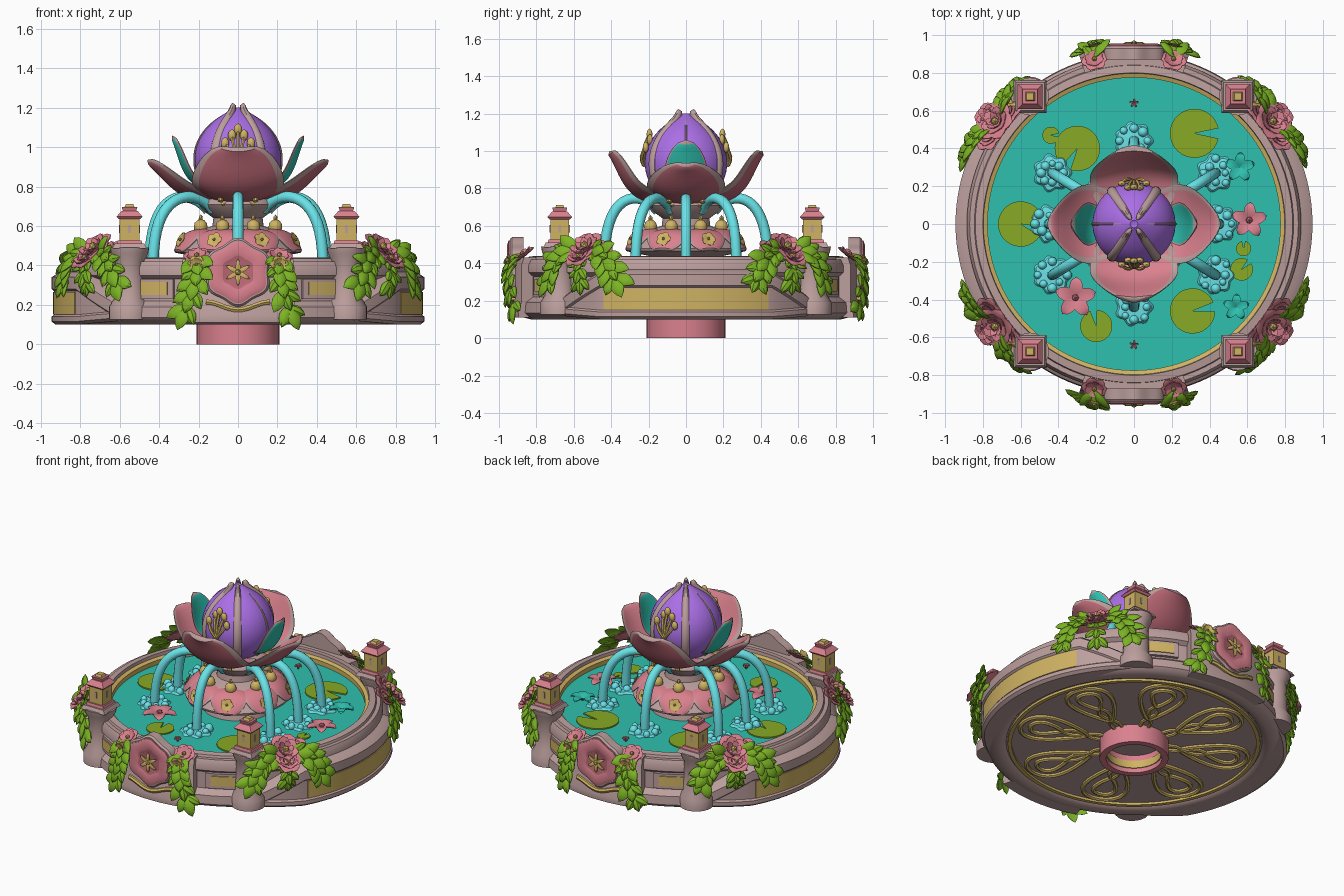
import bpy, bmesh, random
from math import sin, cos, pi, radians, atan2
from mathutils import Vector, Matrix

random.seed(4)
if "Cube" in bpy.data.objects:
    bpy.data.objects.remove(bpy.data.objects["Cube"])

COLOURS = {
    "stone": (.50, .345, .335), "pink": (.70, .22, .27), "rose": (.50, .14, .18),
    "gold": (.63, .45, .125), "leaf": (.20, .45, .018), "lily": (.25, .40, .018),
    "water": (.028, .53, .43), "cyan": (.15, .80, .84), "purple": (.41, .16, .80)}
MATS = {}
for key, rgb in COLOURS.items():
    m = MATS[key] = bpy.data.materials.new(key)
    m.use_nodes = True
    m.diffuse_color = (*rgb, 1)
    m.node_tree.nodes["Principled BSDF"].inputs["Base Color"].default_value = (*rgb, 1)

UP, ID = Vector((0, 0, 1)), Matrix()


def polar(a, r, z=0):
    return Vector((r * cos(radians(a)), r * sin(radians(a)), z))


def turn(a):
    return Matrix.Rotation(radians(a), 4, "Z")


def frame(pos, x, z):
    x = x.normalized()
    y = z.cross(x).normalized()
    m = Matrix((x, y, x.cross(y))).transposed().to_4x4()
    m.translation = pos
    return m


def bezier(pts, t):
    pts = [Vector(p) for p in pts]
    while len(pts) > 1:
        pts = [a.lerp(b, t) for a, b in zip(pts, pts[1:])]
    return pts[0]


class Part:
    """One object assembled from swept surfaces and primitives."""

    def __init__(self, name):
        self.name, self.bm, self.used = name, bmesh.new(), []

    def slot(self, key):
        if key not in self.used:
            self.used.append(key)
        return self.used.index(key)

    def grid(self, rows, mat, M=ID, caps=()):
        vs = [[self.bm.verts.new(M @ p) for p in row] for row in rows]
        n = len(vs[0])
        pick = mat if callable(mat) else lambda i, j: mat
        for i in range(len(vs) - 1):
            for j in range(n):
                k = (j + 1) % n
                f = self.bm.faces.new((vs[i][j], vs[i][k], vs[i + 1][k], vs[i + 1][j]))
                f.material_index = self.slot(pick(i, j))
        for c in caps:
            self.bm.faces.new(vs[c]).material_index = self.slot(pick(0, 0))

    def ring(self, prof, mat, a0=0, a1=360, n=96, M=ID):
        get = prof if callable(prof) else lambda t: prof
        rows = [[polar(a0 + (a1 - a0) * i / n, r, z) for r, z in get(2 * i / n - 1)]
                for i in range(n + 1)]
        self.grid(rows, mat, M, () if a1 - a0 == 360 else (0, -1))

    def disc(self, rings, mats, M, lobes=6, amp=.06, n=48):
        rows = [[polar(360 * j / n, r * (1 + amp * cos(lobes * 2 * pi * j / n)), z)
                 for j in range(n)] for r, z in rings]
        self.grid(rows, lambda i, j: mats[i], M, (-1,))

    def tube(self, pts, r, mat, side, n=8):
        rows = []
        for i, p in enumerate(pts):
            t = (pts[min(i + 1, len(pts) - 1)] - pts[max(i - 1, 0)]).normalized()
            o = t.cross(side)
            rows.append([p + r * (cos(2 * pi * j / n) * side + sin(2 * pi * j / n) * o)
                         for j in range(n)])
        self.grid(rows, mat, ID, (0, -1))

    def blade(self, path, w, thick, cup, mats, M=ID, nu=12, nv=16, start=.15, power=.6):
        """Leaf or petal: path in local xz, width along y; mats = inner, outer, edge."""
        rows = []
        for i in range(nu + 1):
            u = i / nu
            p = bezier(path, u)
            d = (bezier(path, min(u + .02, 1)) - bezier(path, max(u - .02, 0))).normalized()
            nx, nz = -d.y, d.x
            k = max(sin(pi * (start + (1 - start) * u)), 0) ** power
            row = []
            for j in range(nv):
                c, s = cos(2 * pi * (j + .5) / nv), sin(2 * pi * (j + .5) / nv)
                h = cup * k * c * c + thick * s * min(1, 3 * k)
                row.append(Vector((p.x + nx * h, w * k * c, p.y + nz * h)))
            rows.append(row)

        def pick(i, j):
            if abs(cos(2 * pi * (j + 1) / nv)) > .85 or i >= nu - 1:
                return mats[2]
            return mats[0] if sin(2 * pi * (j + 1) / nv) > 0 else mats[1]
        self.grid(rows, pick, M, (0,))

    def paint(self, made, mat):
        for f in {f for v in made["verts"] for f in v.link_faces}:
            f.material_index = self.slot(mat)

    def ball(self, pos, size, mat, sub=2):
        M = Matrix.Translation(pos) @ Matrix.Diagonal((*size, 1))
        self.paint(bmesh.ops.create_icosphere(self.bm, subdivisions=sub, radius=1, matrix=M), mat)

    def block(self, pos, lo, hi, h, mat):
        """Square frustum with bottom and top half-widths."""
        M = Matrix.Translation(pos + UP * h / 2) @ turn(45)
        self.paint(bmesh.ops.create_cone(self.bm, cap_ends=True, segments=4, radius1=lo * 2 ** .5,
                                         radius2=hi * 2 ** .5, depth=h, matrix=M), mat)

    def bloom(self, M, r, mat="pink", layers=2, n=6):
        for k in range(layers):
            s = r * (1 - .27 * k)
            for i in range(n):
                self.blade([(.1 * s, 0), (.6 * s, .1 * s), (s, (.15 + .35 * k) * s)], .5 * s,
                           .07 * s, .06 * s, [mat] * 3, M @ turn(360 * (i + .5 * k) / n), 6, 8, .15, .5)
        self.ball(M @ Vector((0, 0, .22 * r)), [.2 * r] * 3, "gold", 1)

    def vine(self, pts, n, size):
        """Leaves fanning from a path draped over the wall."""
        for i in range(n):
            t = i / (n - 1)
            p = bezier(pts, t)
            d = (bezier(pts, min(t + .1, 1)) - bezier(pts, max(t - .1, 0))).normalized()
            out = Vector((p.x, p.y, .45)).normalized()
            for s in (-45, 0, 45):
                way = Matrix.Rotation(radians(s), 3, out) @ d + out * .3
                L = size * random.uniform(.85, 1.15)
                self.blade([(0, 0), (.5 * L, .25 * L), (L, -.05 * L)], .3 * L, .007, -.012,
                           ["leaf"] * 3, frame(p, way, out), 6, 8, .05, .7)

    def done(self):
        bmesh.ops.remove_doubles(self.bm, verts=self.bm.verts, dist=1e-5)
        bmesh.ops.recalc_face_normals(self.bm, faces=self.bm.faces)
        me = bpy.data.meshes.new(self.name)
        self.bm.to_mesh(me)
        self.bm.free()
        for key in self.used:
            me.materials.append(MATS[key])
        ob = bpy.data.objects.new(self.name, me)
        bpy.context.collection.objects.link(ob)
        PARTS.append(ob)


PARTS = []

# Basin wall, gold inner trim, water and underside
p = Part("basin_wall")
p.ring([(.77, .13), (.79, .11), (.83, .10), (.885, .115), (.905, .135), (.90, .19), (.86, .22), (.86, .33),
        (.885, .35), (.885, .39), (.87, .42), (.845, .42), (.84, .435), (.80, .44), (.79, .36)], "stone")
p.done()
p = Part("basin_trim")
p.ring([(.775, .37), (.775, .41), (.80, .42), (.805, .37)], "gold")
p.ring([(.745, .13), (.745, .105), (.77, .105), (.77, .13)], "gold")
p.done()
for name, r, z0, z1, mat in (("water_surface", .79, .35, .38, "water"), ("basin_floor", .78, .12, .135, "stone")):
    p = Part(name)
    p.ring([(0, z1), (r, z1), (r, z0), (0, z0)], mat)
    p.done()
p = Part("foot_collar")
p.ring([(.17, 0), (.21, 0), (.21, .13), (.17, .13)], "pink", n=48)
p.ring([(.164, .03), (.171, .03), (.171, .08), (.164, .08)], "gold", n=48)
p.done()

# Gold tracery under the basin
p = Part("underside_tracery")
for k in range(8):
    M = turn(45 * k + 22.5)
    for r0, length, w in ((.30, .42, .14), (.46, .20, .07)):
        loop = [M @ Vector((r0 + length * (1 - cos(t)) / 2, w * sin(t) * (1.3 - .7 * cos(t)) / 1.5, .115))
                for t in [2 * pi * i / 24 for i in range(25)]]
        p.tube(loop, .015, "gold", UP, 6)
    for s in (-1, 1):
        p.tube([M @ Vector((r, s * .03 * sin(r * 20), .115)) for r in (.21, .26, .31, .36, .41, .46)],
               .012, "gold", UP, 6)
p.done()


# Bulging side shells with long gold panels
def shell(t):
    e = max(0, (abs(t) - .6) / .4)
    top, r, low = .36 - .15 * e, .945 - .035 * e, .10 + .02 * e
    return [(.83, low), (r - .02, low), (r, low + .015), (r, low + .04), (r - .012, low + .05),
            (r - .012, top - .09), (r, top - .08), (r, top - .02), (r - .03, top), (.85, top + .015), (.83, top)]


for side, a in (("left", 0), ("right", 180)):
    p = Part(side + "_side_shell")
    p.ring(shell, "stone", a - 49, a + 49, 40)
    p.done()
    p = Part(side + "_gold_panel")
    p.ring([(.93, .15), (.938, .15), (.938, .265), (.93, .265)], "gold", a - 28, a + 28, 24)
    p.done()

# Front and back panels with flower medallions
for side, a in (("front", -90), ("back", 90)):
    out = polar(a, 1)
    p = Part(side + "_panel")
    p.ring([(.8, .11), (.94, .11), (.945, .15), (.925, .19), (.925, .39), (.91, .43), (.8, .43)],
           "stone", a - 18, a + 18, 16)
    p.disc([(0, 0), (.165, 0), (.165, .06), (.155, .072), (0, .072)], ["stone"] * 4,
           frame(polar(a, .87, .365), UP, out))
    p.done()
    p = Part(side + "_medallion")
    M = frame(polar(a, .938, .365), UP, out)
    p.disc([(0, 0), (.148, 0), (.148, .010), (.128, .018), (.08, .012), (.07, .008), (0, .008)],
           ["pink"] * 4 + ["rose"] * 2, M)
    for k in range(6):
        p.blade([(0, .012), (.03, .028), (.07, .014)], .014, .006, 0, ["gold"] * 3, M @ turn(60 * k), 5, 6)
    p.ball(M @ Vector((0, 0, .018)), [.018] * 3, "gold", 1)
    p.done()
    p = Part(side + "_gold_trim")
    wave = [polar(a + 10 * t / 8, .938, .195 - .02 * cos(t * pi / 8)) for t in range(-8, 9)]
    p.tube(wave, .014, "gold", out, 6)
    p.done()

# Small framed gold windows in the wall
p = Part("wall_windows")
for a in (61, 119, 241, 299):
    p.ring([(.85, .23), (.88, .23), (.88, .33), (.85, .33)], "stone", a - 7, a + 7, 6)
    p.ring([(.87, .25), (.886, .25), (.886, .315), (.87, .315)], "gold", a - 5, a + 5, 6)
p.done()

# Corner pillars with lanterns, blossoms and garlands
for sx, sy in ((1, 1), (-1, 1), (-1, -1), (1, -1)):
    tag = ("front" if sy < 0 else "back") + ("_left" if sx > 0 else "_right")
    c = Vector((.55 * sx, .675 * sy, 0))
    p = Part(tag + "_pillar")
    p.ring([(0, .125), (.105, .125), (.105, .19), (.08, .23), (.075, .42), (.095, .46), (.10, .49), (0, .49)],
           "stone", n=24, M=Matrix.Translation(c))
    p.block(c + UP * .485, .088, .075, .025, "stone")
    p.done()
    p = Part(tag + "_lantern")
    for z, lo, hi, h, mat in ((.505, .066, .06, .022, "pink"), (.527, .05, .05, .113, "gold"),
                              (.635, .055, .066, .012, "pink"), (.647, .066, .04, .03, "pink"),
                              (.677, .034, .04, .02, "pink"), (.697, .025, .018, .015, "gold")):
        p.block(c + UP * z, lo, hi, h, mat)
    for i in (-1, 1):
        for off in (Vector((0, .047 * i, .565)), Vector((.047 * i, 0, .565))):
            p.block(c + off, .007, .007, .04, "stone")
    p.done()

    a = atan2(.55 * sy, .745 * sx) * 180 / pi
    p = Part(tag + "_blossoms")
    for da, r, z, s in ((0, .90, .48, .11), (5.5, .89, .46, .085), (-5.5, .89, .46, .085), (0, .955, .43, .085)):
        lean = (polar(a, .9) + UP).normalized()
        p.bloom(frame(polar(a + da, r, z), polar(a + 90, 1), lean), s, layers=3)
    p.bloom(frame(polar(a + 9.5 * sx * sy, .92, .47), polar(a + 90, 1), lean), .05, "gold")
    p.done()
    p = Part(tag + "_garland")
    for s in (-1, 1):
        p.vine([polar(a + s * 3, .91, .46), polar(a + s * 9, .95, .46), polar(a + s * 12.5, .95, .33)], 5, .12)
    p.vine([polar(a, .94, .42), polar(a, .97, .37), polar(a, .955, .32)], 3, .09)
    p.done()

    # Hanging garland beside the medallion
    a = sy * 90 - sx * sy * 13.5
    p = Part(tag + "_hanging_vine")
    p.vine([polar(a, .91, .43), polar(a + sx * sy * 2, .97, .36), polar(a - sx * sy * 2, .95, .19)], 5, .115)
    p.bloom(frame(polar(a, .89, .44), polar(a + 90, 1), (polar(a, .7) + UP).normalized()), .072)
    p.bloom(frame(polar(a + sx * sy, .965, .405), polar(a + 90, 1), polar(a, 1)), .048, "gold")
    p.done()

# Pedestal with petal skirt, gold beads and curls
p = Part("pedestal")
p.ring([(0, .36), (.22, .36), (.2, .44), (.32, .465), (.325, .48), (.28, .53), (.21, .57), (.19, .58), (.13, .60),
        (.125, .64), (.18, .68), (.20, .71), (.19, .73), (.14, .76), (0, .76)], "stone", n=48)
p.done()
skirt, trim = Part("pedestal_skirt"), Part("pedestal_gold")
for k in range(8):
    a = 45 * k + 22.5
    skirt.blade([(.19, .575), (.28, .575), (.30, .51), (.335, .465)], .115, .012, -.012,
                ["pink", "rose", "stone"], turn(a), 14, 20, .25, .4)
    face = (polar(a, 1) + UP * .5).normalized()
    trim.bloom(frame(polar(a, .31, .528), polar(a + 90, 1), face), .042, "gold", 1, 5)
    trim.ball(polar(a, .205, .595), (.036, .036, .04), "gold")
    trim.ball(polar(a, .205, .638), (.012, .012, .02), "gold", 1)
    curl = [polar(a, .19 + (.045 - .004 * i) * cos(i * .6), .725 + (.045 - .004 * i) * sin(i * .6)) for i in range(10)]
    trim.tube(curl, .014, "gold", polar(a + 90, 1))
skirt.done()
trim.done()

# Arching jets and splashes
jets, foam = Part("water_jets"), Part("water_splashes")
for a, r in ((0, .45), (32, .51), (90, .44), (148, .51), (180, .45), (212, .51), (270, .44), (328, .51)):
    arc = [bezier([(.15, .68), (.24, .80), (r - .03, .78), (r - .005, .60), (r, .37)], i / 16) for i in range(17)]
    jets.tube([polar(a, q.x, q.y) for q in arc], .028, "cyan", polar(a + 90, 1), 12)
    spot = polar(a, r, .38)
    foam.disc([(0, 0), (.095, 0), (.085, .014), (.05, .02), (0, .02)], ["cyan"] * 4, Matrix.Translation(spot), 7, .1)
    for i in range(8):
        s = random.uniform(.018, .028)
        foam.ball(spot + polar(45 * i, random.uniform(.045, .08), .012), (s, s, s * 1.2), "cyan", 2)
jets.done()
foam.done()

# Lily pads and floating flowers
p = Part("lily_pads")
for x, y, r, a in ((.32, .48, .13, 0), (-.30, .40, .12, 240), (-.60, 0, .12, -20), (.31, -.46, .12, 10),
                   (-.20, -.54, .085, 100), (.57, -.24, .06, 45), (-.44, .47, .045, 0), (.58, -.13, .04, 90)):
    p.ring([(0, .388), (r, .388), (r, .378), (0, .378)], "lily", a + 12, a + 348, 28, Matrix.Translation((x, y, 0)))
p.done()
p = Part("floating_flowers")
for x, y, r, mat in ((-.31, -.39, .11, "pink"), (.61, .02, .095, "pink"), (.56, .30, .08, "water"),
                     (.54, -.44, .07, "water"), (0, .64, .02, "pink"), (0, -.64, .02, "pink")):
    M = Matrix.Translation((x, y, .39))
    for k in range(5):
        p.blade([(0, 0), (.6 * r, .03), (r, .01)], .36 * r, .006, .01, [mat] * 3, M @ turn(72 * k + 15), 6, 8)
    if r > .09:
        p.ball(Vector((x, y, .405)), [.02] * 3, "rose", 1)
p.done()

# Large open petals
for side, a in (("left", 0), ("back", 90), ("right", 180), ("front", 270)):
    p = Part(side + "_petal")
    if a % 180:
        p.blade([(.08, .73), (.34, .72), (.33, .90), (.41, 1.0)], .235, .018, .06,
                ["pink", "rose", "stone"], turn(a), 24, 28, .2, .38)
    else:
        p.blade([(.08, .73), (.30, .71), (.36, .86), (.46, .935)], .21, .018, .06,
                ["pink", "rose", "stone"], turn(a), 24, 28, .2, .6)
        p.blade([(.18, .80), (.29, .84), (.29, .98), (.335, 1.06)], .115, .012, .03,
                ["water", "water", "stone"], turn(a), 12, 20, .2, .6)
    p.done()

# Closed bud with ribs and stamens
BUD = [(.10, .74), (.27, .82), (.26, 1.06), (.15, 1.12), (.02, 1.2)]
p = Part("bud")
p.ring([(0, .74)] + [tuple(bezier(BUD, i / 20)) for i in range(21)] + [(0, 1.19)], "purple", n=48)
p.done()
p = Part("bud_ribs")
for a in (56, 124, 236, 304):
    p.blade(BUD[:-1] + [(.015, 1.17), (.05, 1.225)], .026, .02, 0, ["stone"] * 3, turn(a), 20, 10, .3, .4)
for a in (0, 180):
    p.blade(BUD[:-1] + [(.015, 1.19)], .008, .008, 0, ["stone"] * 3, turn(a), 20, 8, .3, .4)
p.done()
p = Part("stamens")
for a in (90, 270):
    for da, z in ((-17, 1.02), (-9, 1.06), (0, 1.09), (9, 1.06), (17, 1.02)):
        path = [polar(a + da * t, .225 + .015 * sin(pi * t) - .03 * t * (z > 1.05), .92 + (z - .92) * t)
                for t in (0, .25, .5, .75, 1)]
        p.tube(path, .01, "gold", polar(a, 1), 6)
        p.ball(path[-1], (.021, .016, .03), "gold")
p.done()

# Smooth shading with sharp creases
bpy.ops.object.select_all(action="DESELECT")
for ob in PARTS:
    ob.select_set(True)
bpy.context.view_layer.objects.active = PARTS[0]
bpy.ops.object.shade_smooth_by_angle(angle=radians(35))
